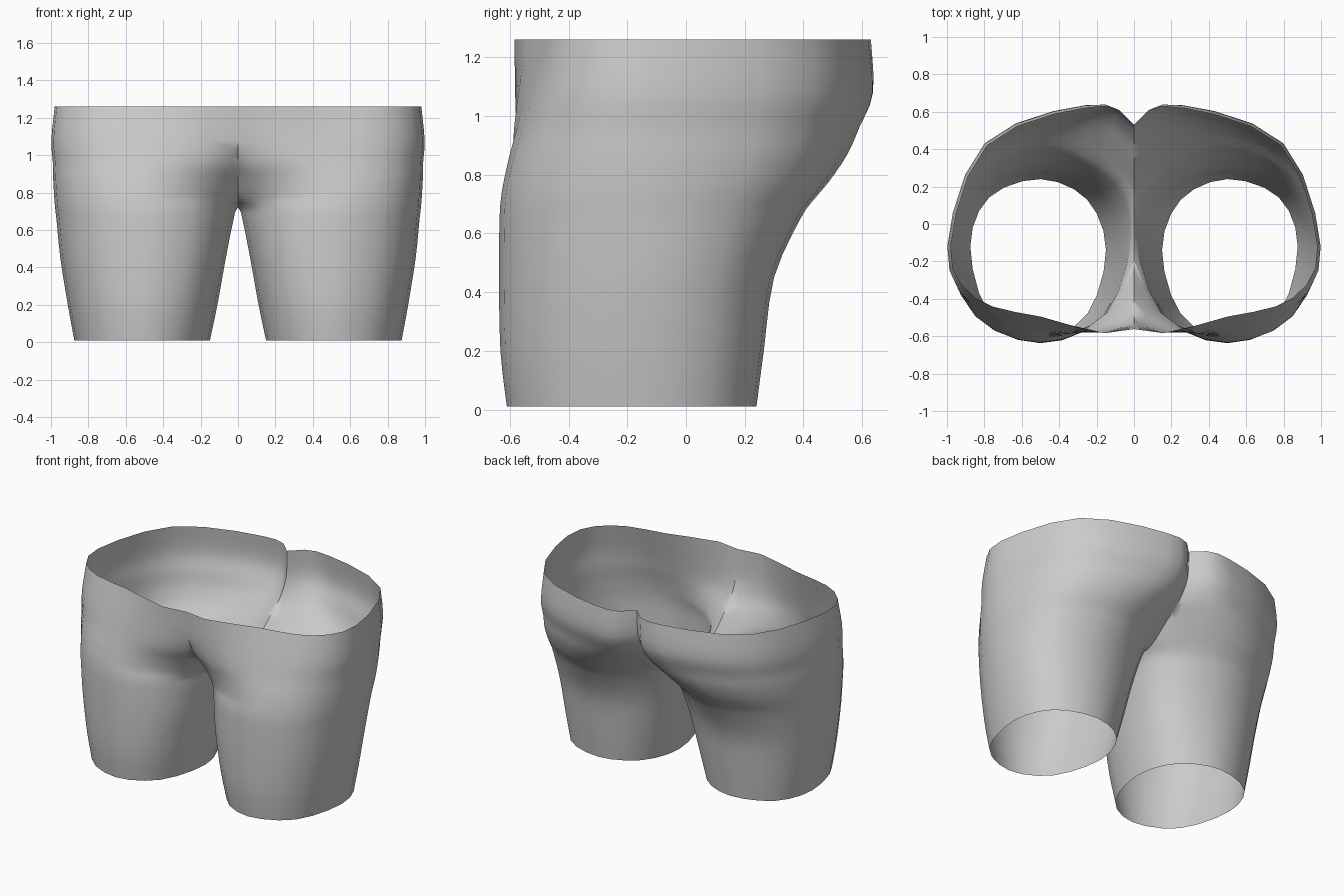
import bpy
import bmesh
from mathutils import Vector

cube = bpy.data.objects.get("Cube")
if cube:
    bpy.data.objects.remove(cube, do_unlink=True)

SIDES = 3       # steps between neighbouring points around a section
STEPS = 3       # steps between neighbouring sections
MID_X, MID_Y, ROUND = 0.5, -0.12, 0.73

# Sections of the left half, bottom to top:
# z, outer x, front y, back y, back x, front inner xy, inner xy, back inner xy
SECTIONS = [
    (0.01, 0.875, -0.61, 0.24, 0.5, 0.25, -0.48, 0.15, -0.14, 0.25, 0.13),
    (0.2, 0.91, -0.632, 0.265, 0.5, 0.22, -0.5, 0.11, -0.12, 0.21, 0.15),
    (0.45, 0.95, -0.637, 0.3, 0.5, 0.18, -0.5, 0.065, -0.1, 0.16, 0.18),
    (0.65, 0.97, -0.635, 0.39, 0.46, 0.16, -0.49, 0.025, -0.08, 0.11, 0.22),
    (0.72, 0.978, -0.63, 0.44, 0.43, 0.15, -0.48, 0, -0.06, 0.08, 0.24),
    (0.78, 0.983, -0.62, 0.49, 0.4, 0.12, -0.46, -0.1, -0.05, 0.05, 0.28),
    (0.87, 0.988, -0.6, 0.55, 0.35, 0.08, -0.48, -0.2, -0.05, 0.04, 0.38),
    (0.96, 0.99, -0.575, 0.59, 0.3, 0.04, -0.52, -0.3, -0.05, 0.02, 0.47),
    (1.08, 0.998, -0.545, 0.635, 0.26, 0, -0.54, -0.3, -0.05, 0, 0.52),
    (1.26, 0.98, -0.495, 0.62, 0.26, 0, -0.562, -0.3, -0.05, 0, 0.53),
]


def spline(a, b, c, d, t):
    """Smooth curve from b to c."""
    return 0.5 * (2 * b + (c - a) * t + (2 * a - 5 * b + 4 * c - d) * t ** 2
                  + (3 * b - a - 3 * c + d) * t ** 3)


def section(z, outer, front, back, back_x, fx, fy, ix, iy, hx, hy):
    """Control points around one section, counter-clockwise from the inner thigh."""
    points = [
        (ix, iy), (fx, fy), (MID_X, front),
        (MID_X + (outer - MID_X) * ROUND, MID_Y + (front - MID_Y) * ROUND),
        (outer, MID_Y),
        (back_x + (outer - back_x) * ROUND, MID_Y + (back - MID_Y) * ROUND),
        (back_x, back), (hx, hy),
    ]
    return [Vector((x, y, z)) for x, y in points]


def smooth_loop(p):
    n = len(p)
    return [spline(p[i - 1], p[i], p[(i + 1) % n], p[(i + 2) % n], s / SIDES)
            for i in range(n) for s in range(SIDES)]


# Smooth the sections around and then upwards
loops = [smooth_loop(section(*row)) for row in SECTIONS]
last = len(loops) - 1
rings = []
for i in range(last):
    near = [loops[max(0, min(last, i + k))] for k in (-1, 0, 1, 2)]
    for s in range(STEPS):
        rings.append([spline(*quad, s / STEPS) for quad in zip(*near)])
rings.append(loops[last])

# Skin the left half as an open tube
bm = bmesh.new()
grid = [[bm.verts.new(p) for p in ring] for ring in rings]
for low, high in zip(grid, grid[1:]):
    for i in range(len(low)):
        j = (i + 1) % len(low)
        bm.faces.new((low[i], low[j], high[j], high[i]))

# Trim at the centre line, which forms the crotch and rear crease
bmesh.ops.bisect_plane(bm, geom=bm.verts[:] + bm.edges[:] + bm.faces[:],
                       dist=0.0005, plane_co=(0, 0, 0), plane_no=(1, 0, 0),
                       clear_inner=True)
for v in bm.verts:
    if abs(v.co.x) < 0.001:
        v.co.x = 0
mesh = bpy.data.meshes.new("shorts")
bm.to_mesh(mesh)
bm.free()

shorts = bpy.data.objects.new("shorts", mesh)
bpy.context.collection.objects.link(shorts)

# Plain grey cloth
grey = bpy.data.materials.new("light_grey")
grey.use_nodes = True
colour = (0.6, 0.6, 0.6, 1)
grey.diffuse_color = colour
grey.node_tree.nodes["Principled BSDF"].inputs["Base Color"].default_value = colour
mesh.materials.append(grey)

# Right half and smooth shading
mirror = shorts.modifiers.new("right_half", 'MIRROR')
mirror.use_clip = True
mirror.merge_threshold = 0.001
bpy.context.view_layer.objects.active = shorts
shorts.select_set(True)
bpy.ops.object.modifier_apply(modifier=mirror.name)
bpy.ops.object.shade_smooth_by_angle(angle=1.2)
